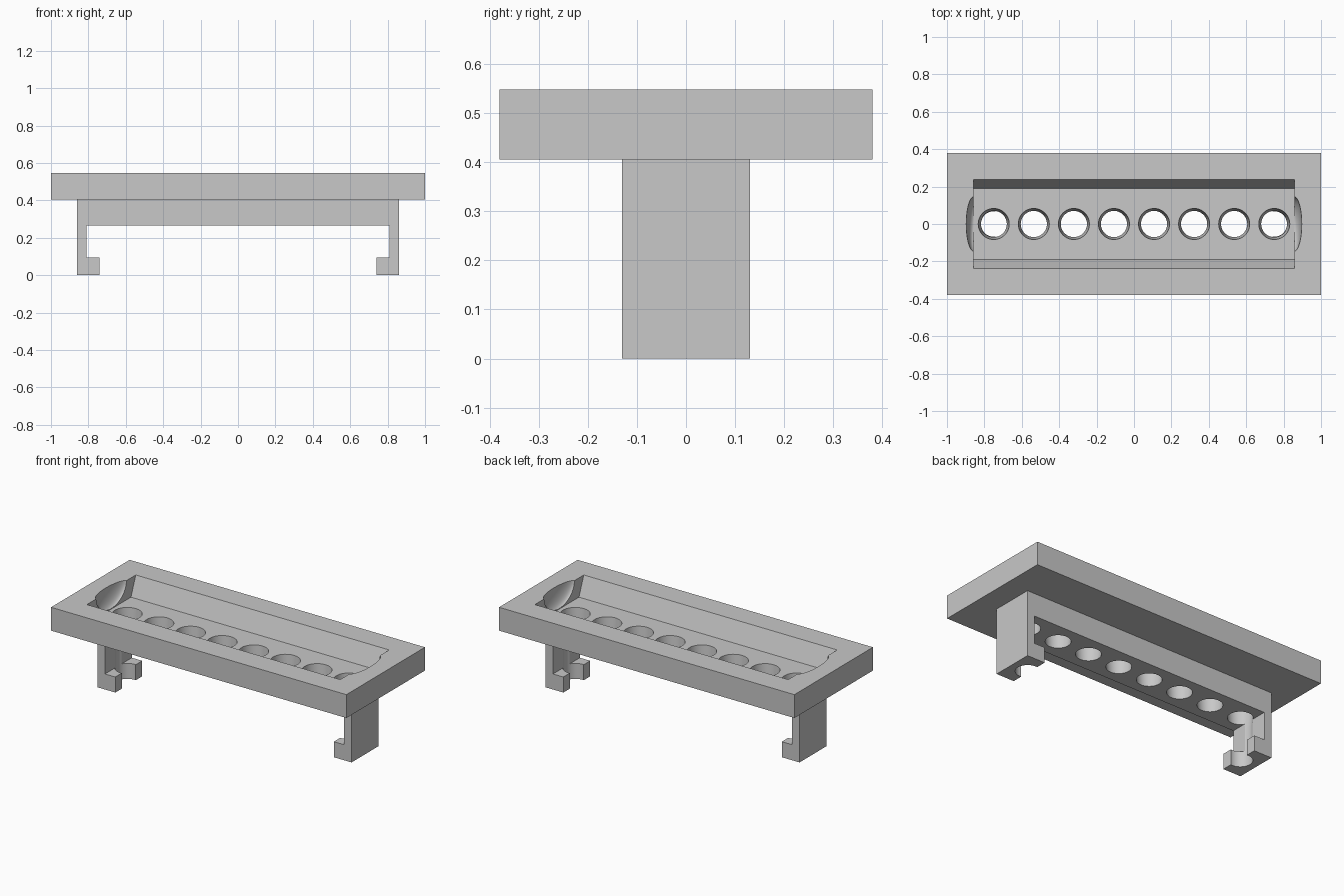
import bpy, bmesh, math
from mathutils import Matrix

cube = bpy.data.objects.get("Cube")
if cube:
    bpy.data.objects.remove(cube, do_unlink=True)

TOP, UNDER, FLOOR = 0.548, 0.405, 0.43

grey = bpy.data.materials.new("plain grey")
grey.use_nodes = True
grey.diffuse_color = (0.58, 0.58, 0.58, 1)
grey.node_tree.nodes["Principled BSDF"].inputs["Base Color"].default_value = (0.58, 0.58, 0.58, 1)


def finish(name, bm):
    bmesh.ops.recalc_face_normals(bm, faces=bm.faces)
    mesh = bpy.data.meshes.new(name)
    bm.to_mesh(mesh)
    bm.free()
    mesh.materials.append(grey)
    ob = bpy.data.objects.new(name, mesh)
    bpy.context.collection.objects.link(ob)
    return ob


def prism(name, profile, axis, low, high):
    """Extrude a closed profile along x (profile in y, z) or y (profile in x, z)."""
    bm = bmesh.new()
    place = (lambda a, b: (low, a, b)) if axis == "x" else (lambda a, b: (a, low, b))
    face = bm.faces.new([bm.verts.new(place(a, b)) for a, b in profile])
    new = bmesh.ops.extrude_face_region(bm, geom=[face])["geom"]
    d = high - low
    bmesh.ops.translate(bm, vec=(d, 0, 0) if axis == "x" else (0, d, 0),
                        verts=[v for v in new if isinstance(v, bmesh.types.BMVert)])
    return finish(name, bm)


def cone(name, x, z0, z1, r0, r1):
    bm = bmesh.new()
    bmesh.ops.create_cone(bm, cap_ends=True, segments=48, radius1=r0, radius2=r1, depth=z1 - z0,
                          matrix=Matrix.Translation((x, 0, (z0 + z1) / 2)))
    return finish(name, bm)


def combine(target, other, operation):
    mod = target.modifiers.new(operation.lower(), "BOOLEAN")
    mod.operation, mod.solver, mod.object = operation, "EXACT", other
    bpy.context.view_layer.objects.active = target
    bpy.ops.object.modifier_apply(modifier=mod.name)
    bpy.data.objects.remove(other, do_unlink=True)


# Rectangular top plate
holder = prism("rack_holder", [(-0.38, UNDER), (0.38, UNDER), (0.38, TOP), (-0.38, TOP)], "x", -1, 1)

# Bridge with two hooked legs, overlapping the plate slightly
half = [(0.86, UNDER + 0.01), (0.86, 0), (0.74, 0), (0.74, 0.095), (0.81, 0.095), (0.81, 0.265)]
outline = half + [(-x, z) for x, z in reversed(half)]
combine(holder, prism("bracket", outline, "y", -0.13, 0.13), "UNION")

# Trough with sloping long walls, cut a little above the top along the same slope
slope = 0.047 / (TOP - FLOOR)
rim = 0.237 + slope * 0.05
trough = [(-0.19, FLOOR), (0.19, FLOOR), (rim, TOP + 0.05), (-rim, TOP + 0.05)]
combine(holder, prism("trough_cutter", trough, "x", -0.858, 0.858), "DIFFERENCE")

# Rounded finger hollows in the end walls
for side in (-1, 1):
    bm = bmesh.new()
    bmesh.ops.create_uvsphere(bm, u_segments=48, v_segments=24, radius=1,
                              matrix=Matrix.Translation((side * 0.855, 0, TOP))
                              @ Matrix.Diagonal((0.042, 0.147, 0.115, 1)))
    combine(holder, finish("hollow_cutter", bm), "DIFFERENCE")

# Row of tapered holes
taper = (0.083 - 0.07) / (FLOOR - 0.265)
for i in range(7 + 1):
    x = -0.75 + i * 1.5 / 7
    combine(holder, cone("hole_cutter", x, 0.24, FLOOR + 0.02,
                         0.07 - taper * 0.025, 0.083 + taper * 0.02), "DIFFERENCE")

# Matching notches through the hooks
for x in (-0.75, 0.75):
    combine(holder, cone("notch_cutter", x, -0.05, 0.25, 0.068, 0.068), "DIFFERENCE")

bpy.ops.object.select_all(action="DESELECT")
holder.select_set(True)
bpy.context.view_layer.objects.active = holder
bpy.ops.object.shade_smooth_by_angle(angle=math.radians(25))
